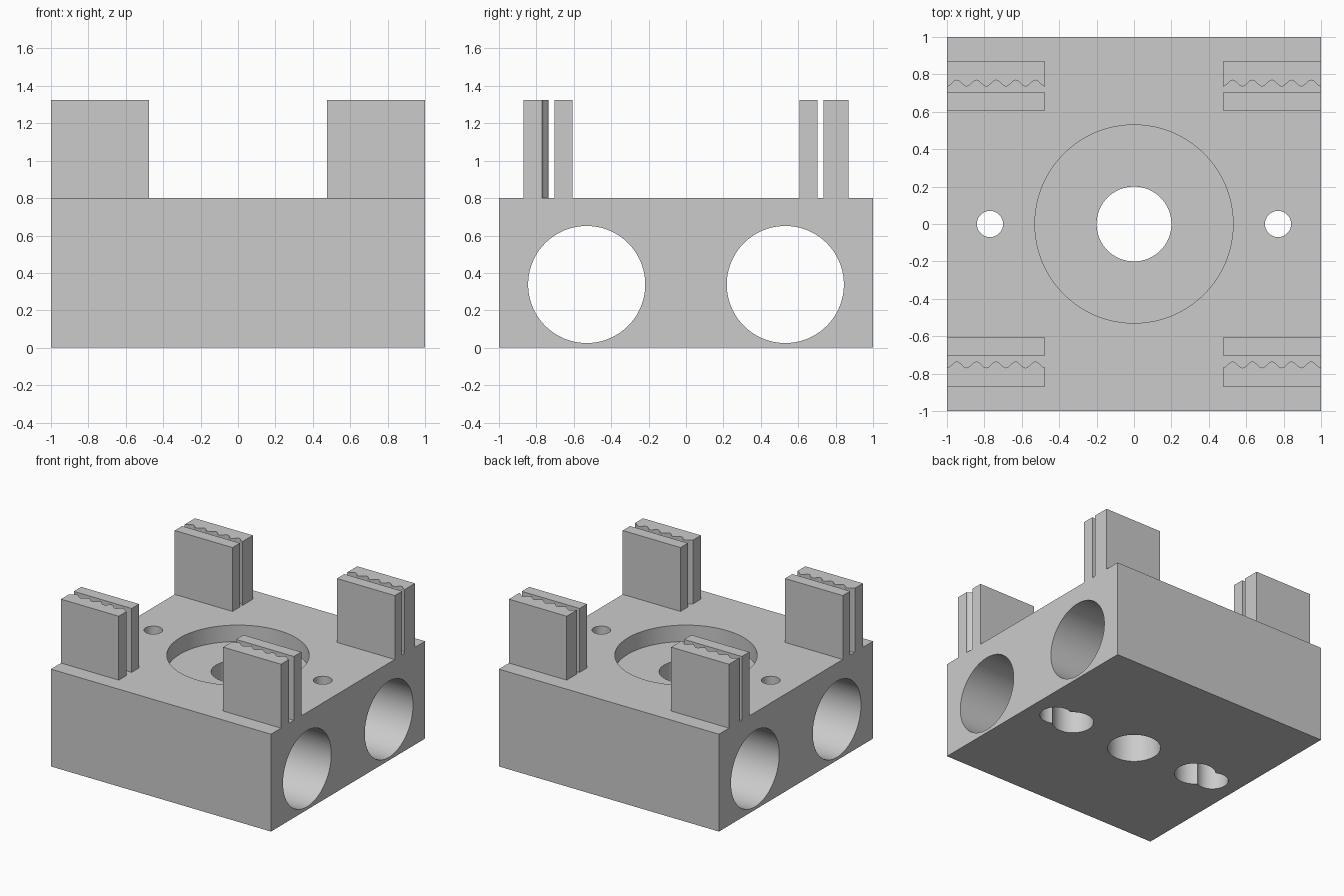
import bpy
import bmesh
import math
from mathutils import Matrix, Vector

if "Cube" in bpy.data.objects:
    bpy.data.objects.remove(bpy.data.objects["Cube"], do_unlink=True)

grey = bpy.data.materials.new("light grey plastic")
grey.use_nodes = True
colour = (0.6, 0.6, 0.6, 1)
grey.diffuse_color = colour
grey.node_tree.nodes["Principled BSDF"].inputs["Base Color"].default_value = colour

BLOCK_TOP, CLAMP_TOP = 0.8, 1.325
CLAMP_INNER_X = 0.475


def add_object(name, bm):
    bmesh.ops.recalc_face_normals(bm, faces=bm.faces)
    mesh = bpy.data.meshes.new(name)
    bm.to_mesh(mesh)
    bm.free()
    mesh.materials.append(grey)
    obj = bpy.data.objects.new(name, mesh)
    bpy.context.collection.objects.link(obj)
    return obj


def activate(obj):
    bpy.ops.object.select_all(action="DESELECT")
    obj.select_set(True)
    bpy.context.view_layer.objects.active = obj


def prism(name, outline, bottom, top):
    """Extrude a flat xy outline from bottom to top."""
    bm = bmesh.new()
    face = bm.faces.new([bm.verts.new((x, y, bottom)) for x, y in outline])
    extruded = bmesh.ops.extrude_face_region(bm, geom=[face])["geom"]
    verts = [v for v in extruded if isinstance(v, bmesh.types.BMVert)]
    bmesh.ops.translate(bm, verts=verts, vec=(0, 0, top - bottom))
    return add_object(name, bm)


def box(name, x0, x1, y0, y1, z0, z1):
    return prism(name, [(x0, y0), (x1, y0), (x1, y1), (x0, y1)], z0, z1)


def drill(target, centre, radius, length, axis="Z", sides=64):
    """Cut a round hole and discard the cutter."""
    bm = bmesh.new()
    turn = Matrix.Rotation(math.pi / 2, 4, "Y") if axis == "X" else Matrix()
    bmesh.ops.create_cone(bm, cap_ends=True, segments=sides, radius1=radius,
                          radius2=radius, depth=length,
                          matrix=Matrix.Translation(Vector(centre)) @ turn)
    cutter = add_object("hole_cutter", bm)
    cutter.hide_render = True
    mod = target.modifiers.new("hole", "BOOLEAN")
    mod.operation, mod.solver, mod.object = "DIFFERENCE", "EXACT", cutter
    activate(target)
    bpy.ops.object.modifier_apply(modifier=mod.name)
    bpy.data.objects.remove(cutter, do_unlink=True)


# Carriage block with bearing bores, central recess and keyhole mounts
block = box("carriage_block", -1, 1, -1, 1, 0, BLOCK_TOP)
for side in (-1, 1):
    drill(block, (0, 0.531 * side, 0.338), 0.313, 3, "X", 96)
drill(block, (0, 0, BLOCK_TOP), 0.53, 0.27, sides=96)
drill(block, (0, 0, 0.4), 0.2, 2)
KEYHOLE_DEPTH = 0.5
for side in (-1, 1):
    drill(block, (0.77 * side, 0, 0), 0.12, 2 * KEYHOLE_DEPTH)
    drill(block, (0.6 * side, 0, 0), 0.155, 2 * KEYHOLE_DEPTH)
    drill(block, (0.77 * side, 0, 0.5), 0.07, 2)
activate(block)
bpy.ops.object.shade_smooth_by_angle(angle=math.radians(30))

# Belt clamps: a plain inner jaw and a toothed outer jaw at each corner
TEETH, STEPS = 5, 12
for x_name, sx in (("left", 1), ("right", -1)):
    for y_name, sy in (("front", -1), ("back", 1)):
        label = f"{y_name}_{x_name}"
        box(f"{label}_plain_jaw", CLAMP_INNER_X * sx, sx,
            0.607 * sy, 0.703 * sy, BLOCK_TOP, CLAMP_TOP)
        phase = math.pi if sy < 0 else 0
        outline = [(sx, 0.87 * sy), (CLAMP_INNER_X * sx, 0.87 * sy)]
        for i in range(TEETH * STEPS + 1):
            t = i / (TEETH * STEPS)
            wave = math.cos(2 * math.pi * TEETH * t + phase)
            x = CLAMP_INNER_X + (1 - CLAMP_INNER_X) * t
            outline.append((x * sx, (0.752 - 0.017 * wave) * sy))
        jaw = prism(f"{label}_toothed_jaw", outline, BLOCK_TOP, CLAMP_TOP)
        activate(jaw)
        bpy.ops.object.shade_smooth_by_angle(angle=math.radians(35))
